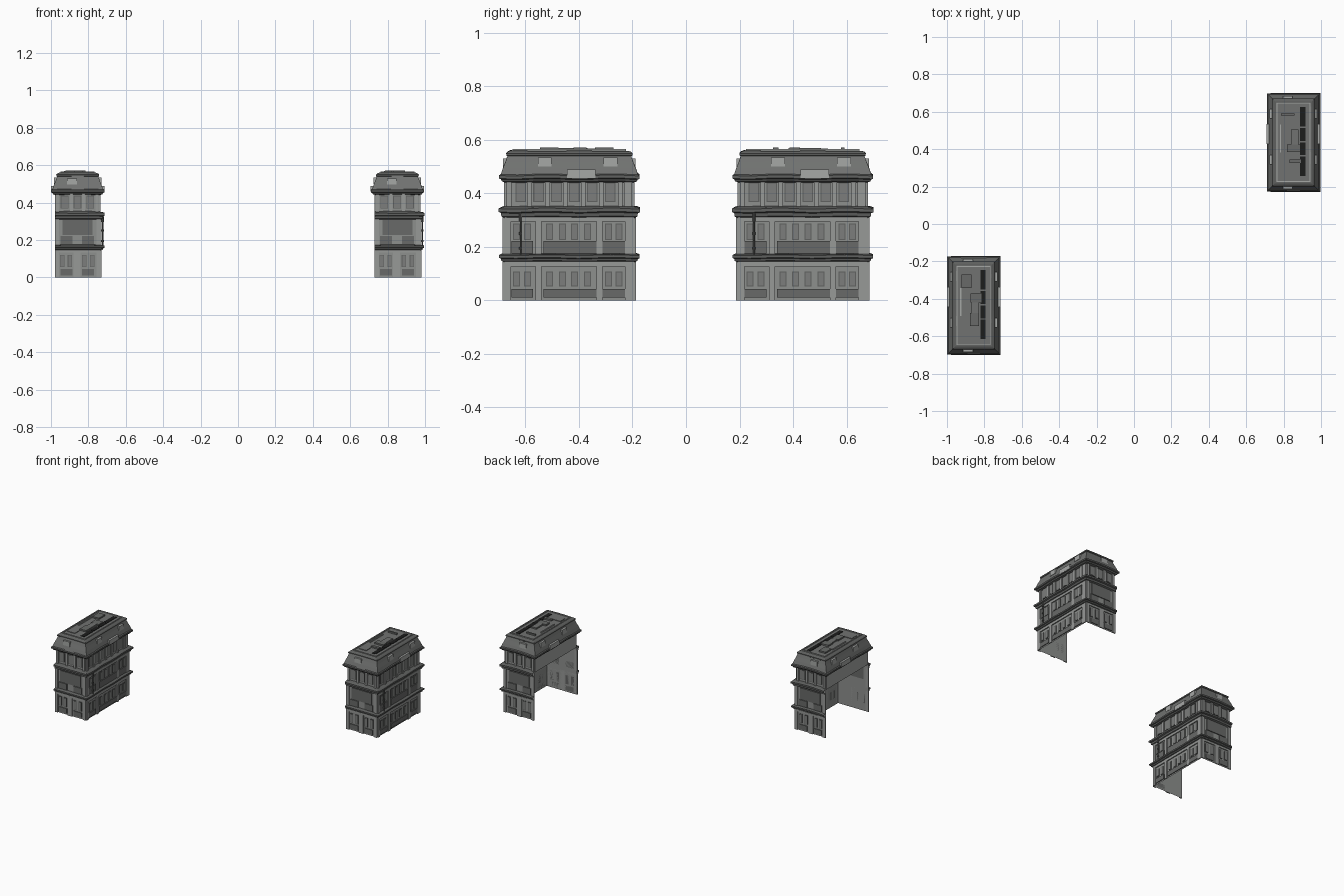
import bpy, bmesh, math
from mathutils import Vector

if "Cube" in bpy.data.objects:
    bpy.data.objects.remove(bpy.data.objects["Cube"])

HX, HY = 0.121, 0.242              # half footprint of one building
SITES = [Vector((-0.857, -0.436, 0)), Vector((0.852, 0.436, 0))]


def mat(name, v):
    m = bpy.data.materials.new(name)
    m.diffuse_color = (v, v * 1.03, v, 1)
    m.use_nodes = True
    m.node_tree.nodes["Principled BSDF"].inputs["Base Color"].default_value = m.diffuse_color
    return m


WALL = mat("wall grey", 0.27)
PILLAR = mat("pillar grey", 0.31)
GLASS = mat("window grey", 0.20)
PANEL = mat("dark panel grey", 0.14)
TRIM = mat("cornice grey", 0.115)
ROOF = mat("roof grey", 0.165)
LIGHT = mat("light plate grey", 0.38)
BLACK = mat("vent black", 0.012)


def place(name, bm, material, sites=SITES):
    """Put one shared mesh at each building site."""
    bmesh.ops.recalc_face_normals(bm, faces=bm.faces[:]) if name.endswith("solid") else None
    me = bpy.data.meshes.new(name)
    bm.to_mesh(me)
    bm.free()
    me.materials.append(material)
    for s in sites:
        ob = bpy.data.objects.new(name, me)
        ob.location = s
        bpy.context.collection.objects.link(ob)


def path(o, closed, n):
    """Footprint grown by o: open U (no -x side) or closed rectangle."""
    x, y = HX + o, HY + o
    back = -x if closed else -HX
    c = [(back, -y), (x, -y), (x, y), (back, y)]
    if closed:
        c.append(c[0])
    pts = []
    for a, b in zip(c, c[1:]):
        pts += [Vector(a).lerp(Vector(b), i / n) for i in range(n)]
    return pts if closed else pts + [Vector(c[-1])]


def sweep(name, profile, material, closed=False, n=1, wave=0.0, cap=False):
    """Sweep an (offset, z) profile around the footprint, with a gentle sag."""
    bm = bmesh.new()
    rings = []
    for o, z in profile:
        ring = []
        for p in path(o, closed, n):
            sag = wave * math.sin(p.y * 26 + 0.6) * math.cos(p.x * 14)
            ring.append(bm.verts.new((p.x, p.y, z + sag)))
        rings.append(ring)
    for a, b in zip(rings, rings[1:]):
        k = len(a)
        for i in range(k if closed else k - 1):
            j = (i + 1) % k
            bm.faces.new((a[i], a[j], b[j], b[i]))
    if cap:
        bm.faces.new(rings[-1])
    place(name, bm, material)


def add_box(bm, lo, hi):
    lo, hi = Vector(lo), Vector(hi)
    r = bmesh.ops.create_cube(bm, size=1)
    for v in r["verts"]:
        v.co = Vector(((lo[i] + hi[i]) / 2 + v.co[i] * (hi[i] - lo[i]) for i in range(3)))


def on_side(bm, side, u, w, z0, z1, out, inn=0.0):
    """Box on a facade: E = +x, W = -x, S = -y, N = +y; u runs along the wall."""
    a, b = u - w / 2, u + w / 2
    if side == "E":
        add_box(bm, (HX + inn, a, z0), (HX + out, b, z1))
    elif side == "W":
        add_box(bm, (-HX - out, a, z0), (-HX - inn, b, z1))
    elif side == "S":
        add_box(bm, (a, -HY - out, z0), (b, -HY - inn, z1))
    else:
        add_box(bm, (a, HY + inn, z0), (b, HY + out, z1))


def facade(name, items, out, material, inn=0.0):
    bm = bmesh.new()
    for side, u, w, z0, z1 in items:
        on_side(bm, side, u, w, z0, z1, out, inn)
    place(name, bm, material)


# Walls: lower floors open at the back, top floor closed
sweep("lower_walls", [(0, 0), (0, 0.345)], WALL)
sweep("top_floor_walls", [(-0.006, 0.34), (-0.006, 0.455)], WALL)
bm = bmesh.new()
add_box(bm, (-HX - 0.001, -HY + 0.006, 0.345), (-HX + 0.004, HY - 0.006, 0.455))
place("top_floor_rear_wall", bm, LIGHT)

# Wavy cornices between the floors
sweep("lower_cornice", [(0, 0.143), (0.012, 0.148), (0.014, 0.156), (0.021, 0.159),
      (0.021, 0.169), (0.012, 0.173), (0, 0.174)], TRIM, n=16, wave=0.004)
sweep("middle_cornice", [(0, 0.308), (0.012, 0.314), (0.014, 0.327), (0.023, 0.331),
      (0.023, 0.343), (0.012, 0.348), (-0.006, 0.352)], TRIM, n=16, wave=0.005)
sweep("eaves", [(-0.006, 0.440), (0.010, 0.445), (0.014, 0.453), (0.021, 0.456),
      (0.021, 0.467), (0.013, 0.472)], TRIM, closed=True, n=16, wave=0.005)

# Mansard roof, its crown moulding and flat deck
sweep("mansard_roof", [(0.016, 0.466), (0.006, 0.495), (-0.004, 0.520), (-0.012, 0.543)],
      ROOF, closed=True, n=8, wave=0.002)
sweep("roof_crown", [(-0.012, 0.538), (-0.007, 0.541), (-0.006, 0.549), (-0.012, 0.555),
      (-0.022, 0.559), (-0.028, 0.559)], TRIM, closed=True, n=16, wave=0.003)
sweep("roof_deck", [(-0.026, 0.558), (-0.034, 0.560)], ROOF, closed=True, cap=True)
sweep("deck_rim", [(-0.030, 0.557), (-0.030, 0.565), (-0.035, 0.565), (-0.035, 0.559)],
      LIGHT, closed=True)

# Facade layout, measured along each wall: (centre, width)
long_bays = [(-0.176, 0.082), (0.003, 0.198), (0.166, 0.084)]
long_pillars = [(-0.230, 0.024), (-0.115, 0.022), (0.113, 0.022), (0.225, 0.034)]
long_windows = [-0.197, -0.156, -0.074, -0.026, 0.020, 0.068, 0.147, 0.186]
top_windows = [-0.182, -0.115, -0.048, 0.019, 0.086, 0.153]
ENDS = ("S", "N")

# Pillars and bay heads
pillars = [("E", u, w, 0, 0.146) for u, w in long_pillars]
pillars += [("E", u, w, 0.172, 0.316) for u, w in long_pillars]
pillars += [("E", 0, 2 * HY, z, z + 0.018) for z in (0.127, 0.294)]
pillars += [(s, u, w, z0, z1) for s in ENDS for z0, z1 in ((0, 0.146), (0.172, 0.316))
            for u, w in ((-0.110, 0.022), (0.112, 0.022))]
pillars += [(s, -0.004, 0.036, 0, 0.146) for s in ENDS]
pillars += [(s, 0, 2 * HX, 0.132, 0.146) for s in ENDS]
facade("facade_pillars", pillars, 0.007, PILLAR)

# Top floor pillars between windows
tops = [("E", u, 0.018, 0.35, 0.446) for u in (-0.226, -0.149, -0.082, -0.015, 0.052, 0.119, 0.19)]
tops += [("E", 0.22, 0.03, 0.35, 0.446)]
tops += [(s, u, 0.016, 0.35, 0.446) for s in ENDS for u in (-0.107, -0.034, 0.032, 0.103)]
facade("top_floor_pillars", tops, 0.002, PILLAR, -0.008)

# Windows: raised frame with a pane plate in front
wins = [("E", u, 0.026, 0.052, 0.108) for u in long_windows]
wins += [("E", u, 0.026, 0.226, 0.287) for u in long_windows]
wins += [(s, u, 0.024, 0.055, 0.120) for s in ENDS for u in (-0.083, -0.042, 0.035, 0.078)]
facade("window_frames", wins, 0.004, TRIM)
facade("window_panes", [(s, u, w - 0.007, a + 0.004, b - 0.004) for s, u, w, a, b in wins],
       0.005, GLASS)
wins = [("E", u, 0.040, 0.368, 0.440) for u in top_windows]
wins += [(s, u, 0.042, 0.368, 0.437) for s in ENDS for u in (-0.070, -0.001, 0.067)]
facade("top_window_frames", wins, -0.002, TRIM, -0.007)
facade("top_window_panes", [(s, u, w - 0.008, a + 0.004, b - 0.004) for s, u, w, a, b in wins],
       -0.001, GLASS, -0.007)

# Dark base panels and the wide bay panel on each end
panels = [("E", u, w, z0, z1) for u, w in long_bays for z0, z1 in ((0.010, 0.043), (0.176, 0.222))]
panels += [(s, u, 0.064, z0, z1) for s in ENDS for u in (-0.060, 0.056)
           for z0, z1 in ((0.010, 0.045), (0.178, 0.222))]
panels += [(s, 0, 0.160, 0.226, 0.308) for s in ENDS]
facade("dark_panels", panels, 0.006, PANEL)

# Roof windows and balcony plate on the slopes
dormers = [(s, u, 0.052, 0.500, 0.534) for s in "EW" for u in (-0.092, 0.154)]
dormers += [(s, -0.030, 0.052, 0.497, 0.530) for s in ENDS]
facade("roof_windows", dormers, 0.006, LIGHT, -0.02)
facade("roof_balcony", [(s, 0.045, 0.106, 0.458, 0.489) for s in "EW"], 0.022, LIGHT, 0.0)

# Black vents and raised cap on the deck
bm = bmesh.new()
for a, b in ((-0.180, -0.075), (-0.068, 0.0), (0.008, 0.078), (0.086, 0.190)):
    add_box(bm, (0.036, a, 0.558), (0.064, b, 0.563))
place("deck_vents", bm, BLACK)
bm = bmesh.new()
add_box(bm, (-0.012, -0.048, 0.558), (0.028, 0.068, 0.570))
add_box(bm, (-0.074, -0.172, 0.558), (-0.016, -0.118, 0.564))
place("deck_hatches", bm, ROOF)

# Rooftop clutter differs on the two buildings
clutter = [[(-0.038, 0.130, 0.052, 0.070), (0.012, 0.040, 0.060, 0.050), (0.004, -0.075, 0.05, 0.07)],
           [(-0.030, 0.150, 0.07, 0.012), (0.0, -0.03, 0.07, 0.04), (0.01, -0.1, 0.06, 0.02)]]
for site, boxes in zip(SITES, clutter):
    bm = bmesh.new()
    for x, y, w, d in boxes:
        add_box(bm, (x - w / 2, y - d / 2, 0.558), (x + w / 2, y + d / 2, 0.5705))
    place("roof_boxes", bm, PANEL, [site])
bm = bmesh.new()
add_box(bm, (-0.072, -0.055, 0.558), (-0.066, 0.095, 0.568))
place("roof_pipe", bm, LIGHT)

# Drainpipe with collars on the long facade
bm = bmesh.new()
for z0, z1, r in ((0.17, 0.33, 0.003), (0.19, 0.20, 0.006), (0.245, 0.255, 0.006), (0.295, 0.325, 0.006)):
    res = bmesh.ops.create_cone(bm, cap_ends=True, segments=8, radius1=r, radius2=r, depth=z1 - z0)
    bmesh.ops.translate(bm, verts=res["verts"], vec=(HX + 0.013, -0.182, (z0 + z1) / 2))
place("drainpipe", bm, TRIM)
